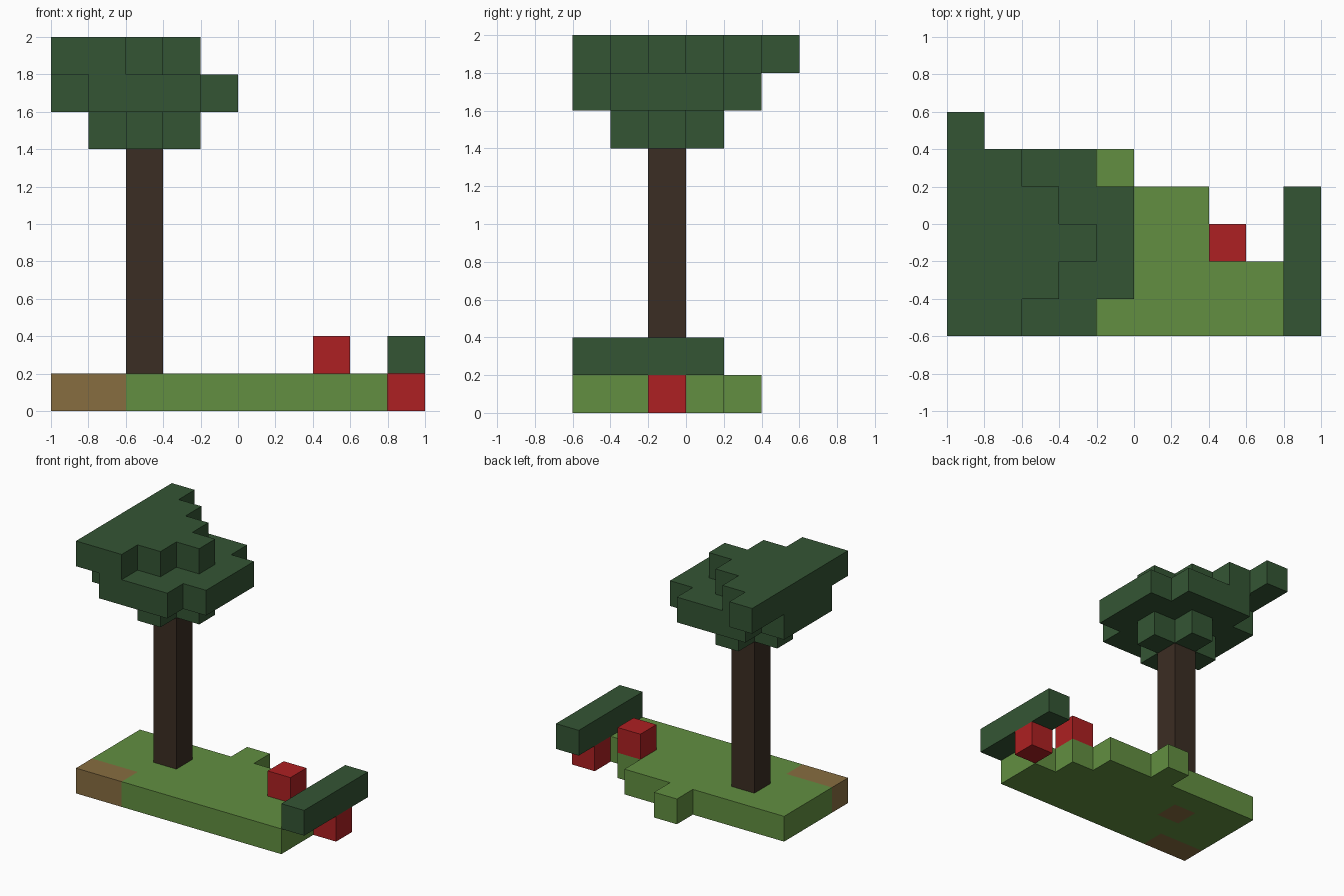
import bpy, bmesh
from mathutils import Vector

cube = bpy.data.objects.get("Cube")
if cube:
    bpy.data.objects.remove(cube, do_unlink=True)

CELL = 0.2
ORIGIN = Vector((-1.0, -0.6, 0.0))


def material(name, hex_code):
    """Flat material from an sRGB hex colour, converted to linear."""
    srgb = [int(hex_code[i:i + 2], 16) / 255 for i in (0, 2, 4)]
    rgba = [((c + 0.055) / 1.055) ** 2.4 for c in srgb] + [1.0]
    mat = bpy.data.materials.new(name)
    mat.use_nodes = True
    mat.diffuse_color = rgba
    mat.node_tree.nodes["Principled BSDF"].inputs["Base Color"].default_value = rgba
    return mat


leaf = material("leaf_green", "345534")
bark = material("dark_bark", "3B2D23")
grass = material("grass_green", "628F41")
dirt = material("dirt_brown", "876D40")
red = material("flower_red", "AE2022")


def rows(z, first_y, *spans):
    """Cells of one layer: one (start, end) x span per row, front to back."""
    return {(x, first_y + n, z) for n, (a, b) in enumerate(spans) for x in range(a, b)}


def blocks(name, cells, mats, second=()):
    """Outer skin of a set of cells; cells in 'second' get the second material."""
    bm = bmesh.new()
    for cell in cells:
        for axis in range(3):
            for side in (0, 1):
                near = list(cell)
                near[axis] += 2 * side - 1
                if tuple(near) in cells:
                    continue
                u, v = (axis + 1) % 3, (axis + 2) % 3
                corners = []
                for du, dv in ((0, 0), (1, 0), (1, 1), (0, 1)):
                    p = Vector(cell)
                    p[axis] += side
                    p[u] += du
                    p[v] += dv
                    corners.append(bm.verts.new(ORIGIN + p * CELL))
                face = bm.faces.new(corners if side else corners[::-1])
                face.material_index = int(cell in second)
    bmesh.ops.remove_doubles(bm, verts=bm.verts, dist=0.001)
    mesh = bpy.data.meshes.new(name)
    bm.to_mesh(mesh)
    bm.free()
    for mat in mats:
        mesh.materials.append(mat)
    obj = bpy.data.objects.new(name, mesh)
    bpy.context.collection.objects.link(obj)
    return obj


# Grass slab with bare dirt at the front corner and under the trunk
ground = rows(0, 0, (0, 9), (0, 9), (0, 8), (0, 7), (4, 5))
blocks("ground", ground, [grass, dirt], second={(0, 0, 0), (1, 0, 0), (2, 2, 0)})

# Tree trunk
blocks("trunk", {(2, 2, z) for z in range(1, 7)}, [bark])

# Three stepped layers of leaves
canopy = rows(7, 1, (2, 3), (1, 4), (2, 3))
canopy |= rows(8, 0, (1, 4), (0, 5), (0, 5), (0, 5), (1, 4))
canopy |= rows(9, 0, (0, 2), (0, 3), (0, 4), (0, 3), (0, 2), (0, 1))
blocks("canopy", canopy, [leaf])

# Red blocks and the hedge bar at the side
blocks("flower_block", {(7, 2, 1)}, [red])
blocks("bar_support", {(9, 2, 0)}, [red])
blocks("hedge_bar", {(9, y, 1) for y in range(4)}, [leaf])
